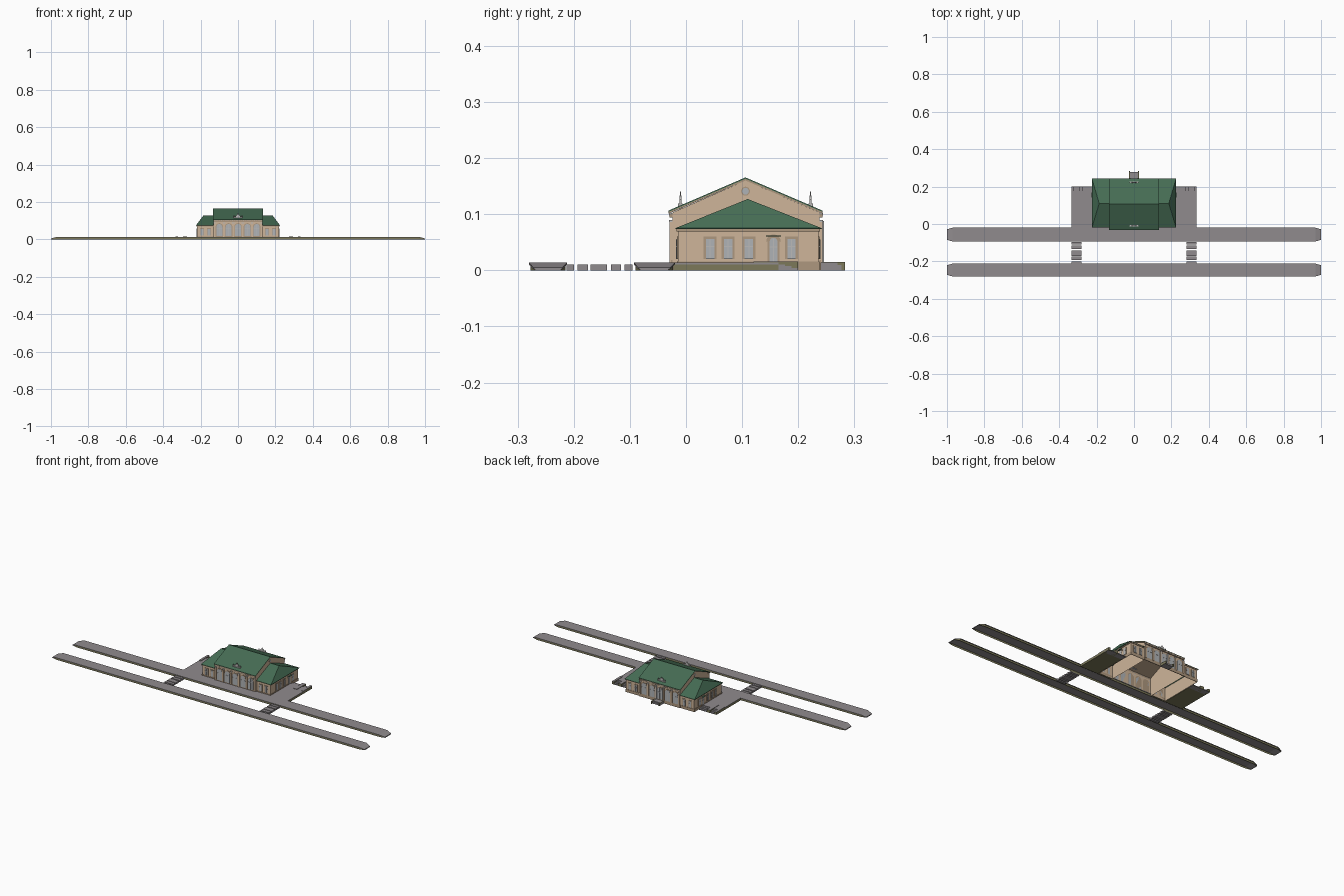
import bpy, bmesh, math
from mathutils import Vector

old = bpy.data.objects.get("Cube")
if old:
    bpy.data.objects.remove(old)


def material(name, r, g, b):
    m = bpy.data.materials.new(name)
    m.use_nodes = True
    m.diffuse_color = (r, g, b, 1)
    bsdf = next(n for n in m.node_tree.nodes if n.type == 'BSDF_PRINCIPLED')
    bsdf.inputs["Base Color"].default_value = (r, g, b, 1)
    return m


PAVING = material("grey paving", .28, .26, .27)
OLIVE = material("olive masonry", .20, .19, .10)
WALL = material("beige plaster", .62, .46, .32)
ROOF = material("green roof", .060, .150, .088)
TRIM = material("tan trim", .42, .31, .21)
GLASS = material("pale glass", .43, .45, .47)
STONE = material("light stone", .50, .49, .48)


def mesh(name, verts, faces, *mats):
    me = bpy.data.meshes.new(name)
    me.from_pydata(verts, [], faces)
    bm = bmesh.new()
    bm.from_mesh(me)
    bmesh.ops.recalc_face_normals(bm, faces=bm.faces)
    bm.to_mesh(me)
    bm.free()
    ob = bpy.data.objects.new(name, me)
    bpy.context.collection.objects.link(ob)
    for m in mats:
        me.materials.append(m)
    return ob


def prism(name, profile, place, a, b, *mats):
    """Extrude a 2D profile from depth a to depth b; place maps (u, v, depth) to a point."""
    n = len(profile)
    verts = [place(u, v, d) for d in (a, b) for u, v in profile]
    faces = [(i, (i + 1) % n, (i + 1) % n + n, i + n) for i in range(n)]
    return mesh(name, verts, faces + [tuple(range(n)), tuple(range(n, 2 * n))], *mats)


def along_x(u, v, d):
    return (d, u, v)


def along_y(u, v, d):
    return (u, d, v)


def along_z(u, v, d):
    return (u, v, d)


def box(name, x0, x1, y0, y1, z0, z1, mat):
    return prism(name, [(x0, y0), (x1, y0), (x1, y1), (x0, y1)], along_z, z0, z1, mat)


def arch(c, w, z0, z1, steps=8):
    """Round-headed opening outline."""
    r = w / 2
    return [(c - r, z0), (c + r, z0)] + [
        (c + r * math.cos(math.pi * i / steps), z1 - r + r * math.sin(math.pi * i / steps))
        for i in range(steps + 1)]


def rect(c, w, z0, z1):
    return [(c - w / 2, z0), (c + w / 2, z0), (c + w / 2, z1), (c - w / 2, z1)]


def opening(name, shape, c, w, z0, z1, place, wall, out):
    """Trim surround, pane and glazing bars on a wall plane facing out (+1 or -1)."""
    prism(name + "_surround", shape(c, w + .008, z0, z1 + .004), place, wall, wall + out * .002, TRIM)
    prism(name + "_pane", shape(c, w, z0, z1), place, wall, wall + out * .003, GLASS)
    prism(name + "_mullion", rect(c, .002, z0, z1 - .001), place, wall, wall + out * .004, STONE)
    zt = z0 + (z1 - z0) * .6
    prism(name + "_transom", rect(c, w, zt, zt + .002), place, wall, wall + out * .004, STONE)


# Platforms: hollow masonry body with sloping ends and a thin paved top
def platform(name, y0, y1):
    outline = [(-1, y0 + .008), (-.97, y0), (.97, y0), (1, y0 + .008),
               (1, y1 - .008), (.97, y1), (-.97, y1), (-1, y1 - .008)]
    top = lambda x: .005 if abs(x) > .98 else .0135
    for part, lift, drop, inset, mat in (("body", -.003, 1, .003, OLIVE), ("paving", 0, .003, 0, PAVING)):
        mid = (y0 + y1) / 2
        pts = [(x, y + math.copysign(inset, mid - y)) for x, y in outline]
        verts = [(x, y, max(0, top(x) + lift - drop)) for x, y in pts]
        verts += [(x, y, top(x) + lift) for x, y in pts]
        faces = [(i, (i + 1) % 8, (i + 1) % 8 + 8, i + 8) for i in range(8)]
        for o in (0, 8) if part == "paving" else (8,):
            faces += [(o, o + 1, o + 6, o + 7), (o + 1, o + 2, o + 5, o + 6), (o + 2, o + 3, o + 4, o + 5)]
        ob = mesh(name + "_" + part, verts, faces, mat, PAVING)
        for p in ob.data.polygons:
            if abs(p.normal.x) > .9 or abs(p.normal.z) > .5:
                p.material_index = 1


platform("far_platform", -.28, -.212)
platform("near_platform", -.093, -.02)

for s in (-1, 1):
    side = "left" if s > 0 else "right"
    # Track crossing planks
    for y0, y1 in ((-.213, -.2), (-.193, -.175), (-.17, -.141), (-.134, -.116), (-.11, -.095)):
        box(side + "_crossing_plank", s * .28, s * .335, y0, y1, 0, .010, PAVING)
    # Side terrace with end steps between low walls
    x0, x1 = s * .222, s * .335
    box(side + "_terrace_base", x0, x1, -.022, .165, 0, .0105, OLIVE)
    box(side + "_terrace_paving", x0, x1, -.022, .165, .0105, .0135, PAVING)
    for i in range(3):
        box(side + "_terrace_step", x0, x1, .165 + i * .0115, .1765 + i * .0115, 0, .0105 - i * .003, PAVING)
    for a, b in ((.273, .294), (.322, .335)):
        box(side + "_step_wall", s * a, s * b, .12, .2, 0, .0145, OLIVE)
        box(side + "_step_wall_cap", s * a, s * b, .12, .2, .0145, .016, PAVING)

# Main hall: open shell with gable ends
F, B, MID, HX = -.024, .238, .106, .13
EAVE, RIDGE = .103, .160
gable = [(F, 0), (B, 0), (B, EAVE), (MID, RIDGE), (F, EAVE)]
hall_verts = [(x, y, z) for x in (-HX, HX) for y, z in gable]
mesh("hall_walls", hall_verts, [(0, 1, 2, 3, 4), (5, 6, 7, 8, 9), (1, 2, 7, 6), (0, 4, 9, 5)], WALL)

# Hall roof: green skin above tan verge boards
def chevron(lo, hi):
    pts = [(-.031, .101), (MID, .160), (.243, .101)]
    return [(y, z + lo) for y, z in pts] + [(y, z + hi) for y, z in reversed(pts)]


prism("hall_roof", chevron(.003, .0055), along_x, -.133, .133, ROOF)
prism("hall_roof_soffit", chevron(0, .003), along_x, -.132, .132, TRIM)
for wall, out, face in ((F, -1, "front"), (B, 1, "back")):
    box(face + "_cornice", -.131, .131, wall, wall + out * .005, .094, .100, TRIM)
    box(face + "_plinth", -.131, .131, wall, wall + out * .003, 0, .018, TRIM)
    for i in range(27):
        x = -.1275 + i * .0098
        box(face + "_bracket", x - .0015, x + .0015, wall, wall + out * .006, .098, .102, STONE)
    # Arched openings separated by pilasters
    for i in range(5):
        opening(face + "_arch", arch, -.1 + i * .05, .032, .018, .083, along_y, wall, out)
    for i in range(6):
        x = -.125 + i * .05
        box(face + "_pilaster", x - .004, x + .004, wall, wall + out * .005, .014, .090, WALL)
        box(face + "_pilaster_cap", x - .006, x + .006, wall, wall + out * .006, .086, .090, STONE)
    # Stepped ornamental crest standing on the roof slope
    y = -.010 if out < 0 else .222
    box(face + "_crest_base", -.024, .024, y - .004, y + .004, .108, .119, STONE)
    prism(face + "_crest", arch(0, .026, .117, .133), along_y, y - .002, y + .002, STONE)
    box(face + "_crest_finial", -.002, .002, y - .001, y + .001, .131, .140, STONE)
    for s in (-1, 1):
        box(face + "_crest_post", s * .019, s * .024, y - .002, y + .002, .117, .127, STONE)

# Wings with hipped roofs
WF, WB, WX, WE, WR = -.014, .236, .218, .075, .127
for s in (-1, 1):
    side = "left" if s > 0 else "right"
    corners = [(s * HX, WF), (s * WX, WF), (s * WX, WB), (s * HX, WB)]
    verts = [(x, y, z) for z in (0, WE) for x, y in corners]
    mesh(side + "_wing_walls", verts, [(0, 1, 5, 4), (1, 2, 6, 5), (2, 3, 7, 6)], WALL)
    hip = [(s * HX, -.019, WE), (s * .225, -.019, WE), (s * .225, .242, WE), (s * HX, .242, WE),
           (s * HX, .110, WR), (s * .186, .110, WR)]
    roof = mesh(side + "_wing_roof", hip, [(0, 1, 5, 4), (1, 2, 5), (2, 3, 4, 5)], ROOF)
    mod = roof.modifiers.new("thickness", 'SOLIDIFY')
    mod.thickness = .002
    # Cornice and plinth bands
    for z0, z1, d, part in ((.069, .075, .003, "cornice"), (0, .016, .002, "plinth")):
        box(side + "_wing_" + part, s * WX, s * (WX + d), WF - d, WB + d, z0, z1, TRIM)
        box(side + "_wing_front_" + part, s * HX, s * WX, WF - d, WF, z0, z1, TRIM)
        box(side + "_wing_back_" + part, s * HX, s * WX, WB, WB + d, z0, z1, TRIM)
    # Side windows and arched side door with canopy
    for y in (.043, .075, .112, .188):
        opening(side + "_side_window", rect, y, .015, .020, .056, along_x, s * WX, s)
    opening(side + "_side_door", arch, .156, .014, .014, .058, along_x, s * WX, s)
    prism(side + "_door_canopy", arch(.156, .026, .052, .064), along_x, s * WX, s * (WX + .002), TRIM)
    box(side + "_canopy_shelf", s * WX, s * (WX + .010), .143, .169, .060, .062, ROOF)
    # Front and back wing windows
    for x in (.155, .192):
        opening(side + "_wing_front_window", rect, s * x, .015, .020, .056, along_y, WF, -1)
        opening(side + "_wing_back_window", rect, s * x, .015, .020, .056, along_y, WB, 1)
    # Round gable window
    for r, d, mat, part in ((.008, .002, TRIM, "surround"), (.006, .003, GLASS, "pane")):
        ring = [(MID + r * math.cos(math.tau * i / 16), .141 + r * math.sin(math.tau * i / 16)) for i in range(16)]
        prism(side + "_gable_" + part, ring, along_x, s * HX, s * (HX + d), mat)

# Back entrance: landing, steps and door frame
box("entrance_landing", -.027, .027, B, .270, 0, .0135, PAVING)
box("entrance_step", -.027, .027, .270, .277, 0, .009, PAVING)
for s in (-1, 1):
    box("entrance_side_wall", s * .022, s * .027, B, .283, 0, .0145, OLIVE)
    box("entrance_column", s * .018, s * .023, B, .246, .014, .088, STONE)
